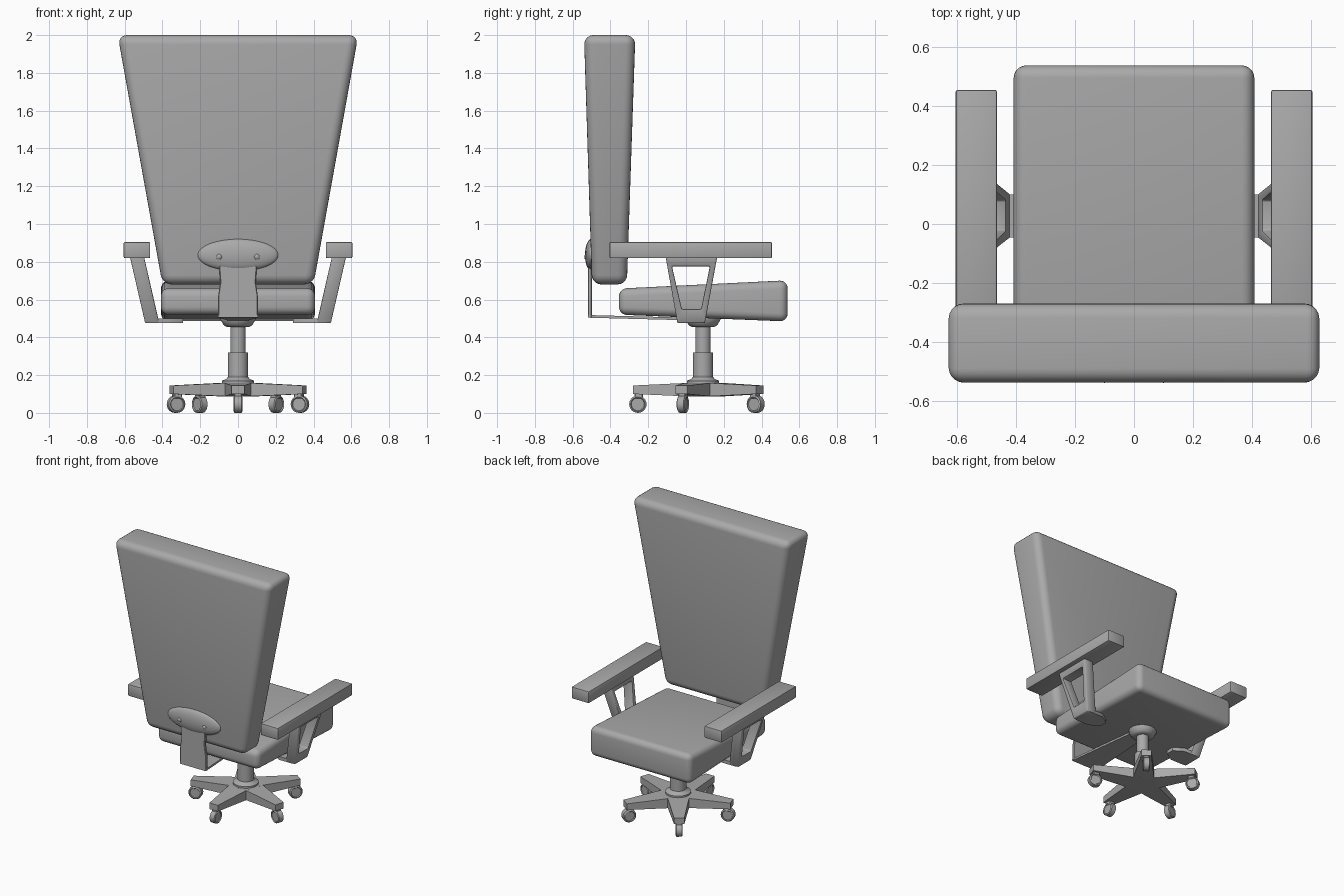
import bpy, bmesh, math
from mathutils import Vector, Matrix

cube = bpy.data.objects.get("Cube")
if cube:
    bpy.data.objects.remove(cube)

grey = bpy.data.materials.new("plain grey")
grey.use_nodes = True
colour = (0.4, 0.4, 0.4, 1)
grey.diffuse_color = colour
grey.node_tree.nodes["Principled BSDF"].inputs["Base Color"].default_value = colour

AXIS_Y = 0.09   # the column stands forward of the centre


def finish(bm, name, bevel=0, segments=4, place=None):
    bmesh.ops.recalc_face_normals(bm, faces=bm.faces)
    if bevel:
        bmesh.ops.bevel(bm, geom=bm.edges[:], offset=bevel, segments=segments,
                        profile=0.5, affect='EDGES', clamp_overlap=True)
    if place:
        bm.transform(place)
        bmesh.ops.recalc_face_normals(bm, faces=bm.faces)
    mesh = bpy.data.meshes.new(name)
    bm.to_mesh(mesh)
    bm.free()
    obj = bpy.data.objects.new(name, mesh)
    bpy.context.collection.objects.link(obj)
    mesh.materials.append(grey)
    bpy.ops.object.select_all(action='DESELECT')
    obj.select_set(True)
    bpy.context.view_layer.objects.active = obj
    bpy.ops.object.shade_smooth_by_angle(angle=math.radians(35))
    return obj


def block(name, shape, **options):
    """Six-sided block; shape maps signs (x, y, z) to a corner."""
    bm = bmesh.new()
    bmesh.ops.create_cube(bm, size=2)
    for v in bm.verts:
        v.co = shape(*v.co)
    return finish(bm, name, **options)


def prism(name, outline, depth, **options):
    """Closed 3D outline pushed along the depth vector."""
    bm = bmesh.new()
    face = bm.faces.new([bm.verts.new(p) for p in outline])
    new = bmesh.ops.extrude_face_region(bm, geom=[face], use_keep_orig=True)["geom"]
    bmesh.ops.translate(bm, vec=depth, verts=[v for v in new if isinstance(v, bmesh.types.BMVert)])
    return finish(bm, name, **options)


def lathe(name, profile, place, steps=32):
    bm = bmesh.new()
    verts = [bm.verts.new((r, 0, z)) for r, z in profile]
    edges = [bm.edges.new(pair) for pair in zip(verts, verts[1:])]
    bmesh.ops.spin(bm, geom=verts + edges, axis=(0, 0, 1), cent=(0, 0, 0),
                   angle=math.tau, steps=steps)
    bmesh.ops.remove_doubles(bm, verts=bm.verts, dist=0.0001)
    return finish(bm, name, place=place)


def pick(sign, low, high):
    return high if sign > 0 else low


# Cushions
block("backrest", lambda x, y, z: Vector((
    x * pick(z, 0.40, 0.637),
    pick(y, pick(z, -0.498, -0.54), pick(z, -0.313, -0.268)),
    pick(z, 0.68, 2.0))), bevel=0.05, segments=5)
block("seat", lambda x, y, z: Vector((
    x * 0.408, pick(y, -0.355, 0.538),
    pick(z, pick(y, 0.52, 0.484), pick(y, 0.658, 0.702)))), bevel=0.042, segments=5)

# Arms, built once for each side
for side, word in ((1, "left"), (-1, "right")):
    mirror = Matrix.Diagonal((side, 1, 1, 1))
    block(word + "_arm_pad", lambda x, y, z: Vector((
        0.535 + 0.07 * x, 0.025 + 0.43 * y, 0.862 + 0.043 * z)),
        bevel=0.007, segments=2, place=mirror)

    # Leaning frame with an open middle
    bm = bmesh.new()
    outer = [(-0.108, 0.825), (0.165, 0.825), (0.1, 0.475), (-0.045, 0.475)]
    inner = [(-0.074, 0.775), (0.126, 0.775), (0.08, 0.55), (-0.022, 0.55)]
    loops = []
    for thick in (0, 0.075):
        for ring in (outer, inner):
            loops.append([bm.verts.new((0.497 - (0.825 - z) * 0.23 + thick, y, z))
                          for y, z in ring])
    for a, b in ((0, 1), (2, 3), (0, 2), (1, 3)):
        for i in range(4):
            j = (i + 1) % 4
            bm.faces.new((loops[a][i], loops[a][j], loops[b][j], loops[b][i]))
    finish(bm, word + "_arm_frame", bevel=0.006, segments=2, place=mirror)

    foot = [(0.47, -0.045), (0.47, 0.1), (0.36, 0.1), (0.29, 0.055),
            (0.29, 0.0), (0.36, -0.045)]
    prism(word + "_arm_foot", [(x, y, 0.475) for x, y in foot],
          Vector((0, 0, 0.025)), place=mirror)

# Back support: flat bar, upright plate and oval cover
block("support_bar", lambda x, y, z: Vector((
    x * pick(y, 0.105, 0.05), pick(y, -0.52, AXIS_Y),
    pick(y, 0.511, 0.495) + 0.007 * z)))
half = [(0.105, 0.504), (0.105, 0.62), (0.094, 0.69), (0.1, 0.78)]
upright = half + [(-x, z) for x, z in reversed(half)]
prism("support_upright", [(x, -0.52, z) for x, z in upright],
      Vector((0, 0.022, 0)), bevel=0.004, segments=1)
bm = bmesh.new()
bmesh.ops.create_uvsphere(bm, u_segments=32, v_segments=16, radius=1)
finish(bm, "oval_cover", place=Matrix.Translation((0, -0.5, 0.836))
       @ Matrix.Diagonal((0.215, 0.035, 0.085, 1)))
for side, word in ((1, "left"), (-1, "right")):
    lathe(word + "_screw", [(0, 0.016), (0.009, 0.014), (0.015, 0.008), (0.015, 0)],
          Matrix.Translation((0.1 * side, -0.523, 0.826))
          @ Matrix.Rotation(math.pi / 2, 4, 'X'), steps=12)

# Column with collar and seat mount
lathe("column", [(0, 0.15), (0.085, 0.15), (0.085, 0.17), (0.062, 0.18), (0.054, 0.19),
                 (0.054, 0.32), (0.041, 0.32), (0.041, 0.455), (0.06, 0.455),
                 (0.075, 0.464), (0.092, 0.492), (0.092, 0.51), (0, 0.51)],
      Matrix.Translation((0, AXIS_Y, 0)))

# Star base
centre = Matrix.Translation((0, AXIS_Y, 0))
hub = [(0.12 * math.cos(a), 0.12 * math.sin(a), 0.088)
       for a in (math.radians(90 + 72 * i) for i in range(5))]
prism("base_hub", hub, Vector((0, 0, 0.07)), place=centre)
for i in range(5):
    turn = centre @ Matrix.Rotation(math.radians(-90 + 72 * i), 4, 'Z')
    block(f"base_leg_{i + 1}", lambda x, y, z: Vector((
        pick(x, 0.095, 0.37), y * pick(x, 0.07, 0.034),
        pick(z, pick(x, 0.088, 0.1), pick(x, 0.158, 0.145)))), place=turn)

    # Caster: wheel with dished sides, and a narrow hood holding it to the leg
    lathe(f"caster_wheel_{i + 1}",
          [(0, -0.017), (0.034, -0.017), (0.038, -0.023), (0.046, -0.018),
           (0.046, 0.018), (0.038, 0.023), (0.034, 0.017), (0, 0.017)],
          turn @ Matrix.Translation((0.345, 0, 0.046))
          @ Matrix.Rotation(math.pi / 2, 4, 'X'), steps=24)
    block(f"caster_hood_{i + 1}", lambda x, y, z: Vector((
        0.34 + 0.022 * x, 0.02 * y, 0.09 + 0.016 * z)),
        bevel=0.004, segments=1, place=turn)
